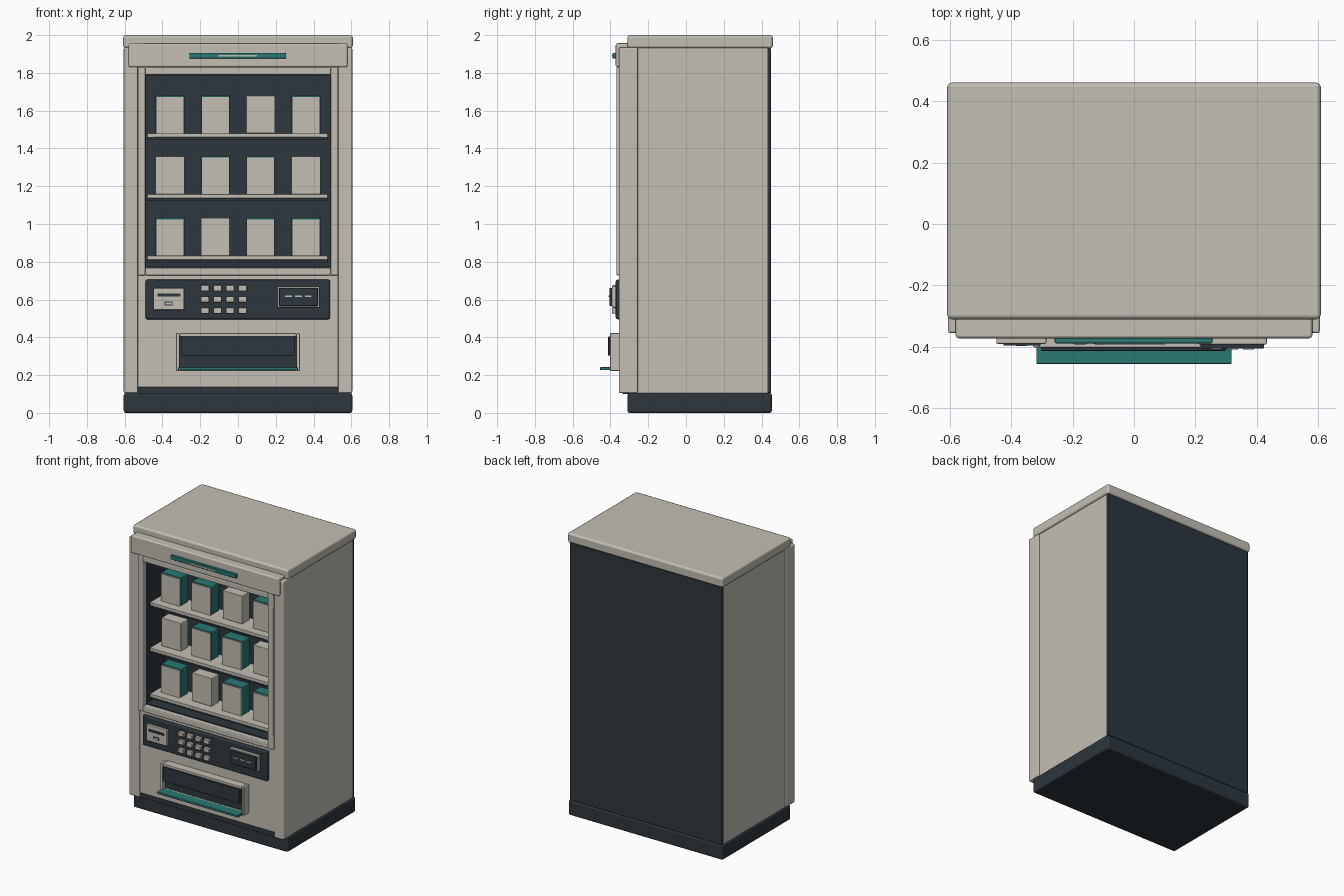
import bpy, bmesh
from mathutils import Vector


def make_mat(name, rgb):
    m = bpy.data.materials.new(name)
    m.diffuse_color = (*rgb, 1)
    return m


LIGHT = make_mat("warm_grey", (0.55, 0.52, 0.46))
DARK = make_mat("dark_slate", (0.026, 0.037, 0.047))
TEAL = make_mat("teal", (0.022, 0.19, 0.17))


def box(name, x, y, z, mat, bevel=0.0, segments=2):
    """Box from (min, max) pairs, with optional rounded edges."""
    bm = bmesh.new()
    bmesh.ops.create_cube(bm, size=1)
    for v in bm.verts:
        v.co = Vector([(a + b) / 2 + c * (b - a) for c, (a, b) in zip(v.co, (x, y, z))])
    me = bpy.data.meshes.new(name)
    bm.to_mesh(me)
    bm.free()
    me.materials.append(mat)
    ob = bpy.data.objects.new(name, me)
    bpy.context.collection.objects.link(ob)
    if bevel:
        mod = ob.modifiers.new("bevel", "BEVEL")
        mod.width = bevel
        mod.segments = segments
        mod.harden_normals = True
        me.shade_smooth()
    return ob


def frame(name, x, y, z, w, mat, bevel=0.0):
    """Rectangular frame whose bars are w thick, lying in the xz plane."""
    (x0, x1), (z0, z1) = x, z
    box(name + "_left", (x0, x0 + w), y, z, mat, bevel)
    box(name + "_right", (x1 - w, x1), y, z, mat, bevel)
    box(name + "_bottom", (x0 + w, x1 - w), y, (z0, z0 + w), mat, bevel)
    box(name + "_top", (x0 + w, x1 - w), y, (z1 - w, z1), mat, bevel)


# Cabinet shell
box("base", (-0.605, 0.605), (-0.31, 0.455), (0, 0.105), DARK, 0.012)
box("top_cap", (-0.608, 0.608), (-0.31, 0.46), (1.93, 2.0), LIGHT, 0.015)
box("cabinet_body", (-0.595, 0.595), (-0.11, 0.435), (0.1, 1.935), LIGHT)
box("back_panel", (-0.597, 0.597), (0.43, 0.45), (0.105, 1.93), DARK, 0.004)
for s, side in ((-1, "left"), (1, "right")):
    box(side + "_wall", sorted((s * 0.5, s * 0.595)), (-0.3, -0.11), (0.1, 1.935), LIGHT)
    box(side + "_pillar", sorted((s * 0.53, s * 0.605)), (-0.355, -0.255), (0.105, 1.935), LIGHT, 0.008)
    box(side + "_window_lining", sorted((s * 0.488, s * 0.5)), (-0.33, -0.11), (0.765, 1.795), DARK)
box("header", (-0.58, 0.58), (-0.372, -0.29), (1.83, 1.957), LIGHT, 0.01)
box("upper_filler", (-0.53, 0.53), (-0.3, -0.11), (1.795, 1.935), LIGHT)

# Teal strip on the header with a light bar
box("header_strip", (-0.258, 0.255), (-0.388, -0.365), (1.876, 1.906), TEAL, 0.004)
box("header_light_bar", (-0.105, 0.1), (-0.393, -0.385), (1.887, 1.895), LIGHT)

# Display window
frame("window_frame", (-0.53, 0.53), (-0.368, -0.3), (0.728, 1.83), 0.04, LIGHT, 0.006)
box("display_back", (-0.49, 0.49), (-0.125, -0.105), (0.765, 1.795), DARK)
box("display_floor", (-0.49, 0.49), (-0.33, -0.11), (0.762, 0.775), DARK)
box("display_ceiling", (-0.49, 0.49), (-0.33, -0.11), (1.785, 1.797), DARK)

# Shelves with rows of packets
for r, z in enumerate((1.48, 1.158, 0.832)):
    box(f"shelf_{r}", (-0.482, 0.476), (-0.3, -0.12), (z - 0.022, z), LIGHT, 0.004)
    box(f"shelf_shadow_rail_{r}", (-0.482, 0.476), (-0.293, -0.27), (z - 0.036, z - 0.02), DARK)
    for c in range(4):
        x = -0.36 + 0.24 * c
        plain = c % 3 == (r + 2) % 3
        box(f"packet_{r}_{c}", (x - 0.077, x + 0.077), (-0.235, -0.15), (z, z + 0.2),
            LIGHT if plain else TEAL, 0.005)
        if not plain:
            box(f"packet_label_{r}_{c}", (x - 0.074, x + 0.074), (-0.242, -0.234),
                (z, z + 0.193), LIGHT)

# Lower front
box("lower_front", (-0.53, 0.53), (-0.345, -0.11), (0.135, 0.728), LIGHT, 0.005)
box("kick_strip", (-0.53, 0.53), (-0.335, -0.11), (0.1, 0.137), DARK)

# Control panel
box("control_panel", (-0.49, 0.488), (-0.372, -0.34), (0.495, 0.705), DARK, 0.01)
box("coin_plate", (-0.448, -0.285), (-0.39, -0.368), (0.545, 0.66), LIGHT, 0.005)
box("coin_slot", (-0.425, -0.305), (-0.396, -0.388), (0.616, 0.632), DARK)
box("return_button_rim", (-0.388, -0.346), (-0.394, -0.388), (0.569, 0.589), DARK)
box("return_button", (-0.384, -0.35), (-0.397, -0.388), (0.573, 0.585), LIGHT)
for i in range(4):
    for j in range(3):
        x, z = -0.175 + 0.0665 * i, 0.66 - 0.059 * j
        box(f"key_{i}_{j}", (x - 0.022, x + 0.022), (-0.392, -0.368), (z - 0.016, z + 0.016), LIGHT, 0.005)
box("screen_surround", (0.208, 0.432), (-0.392, -0.368), (0.558, 0.67), LIGHT, 0.005)
box("screen", (0.217, 0.423), (-0.405, -0.385), (0.567, 0.661), DARK, 0.004)
for i in range(3):
    x = 0.268 + 0.052 * i
    box(f"screen_dash_{i}", (x - 0.018, x + 0.018), (-0.409, -0.403), (0.613, 0.621), LIGHT)

# Collection tray
frame("tray_frame", (-0.328, 0.328), (-0.402, -0.34), (0.222, 0.422), 0.019, LIGHT, 0.005)
box("tray_back", (-0.312, 0.312), (-0.375, -0.34), (0.235, 0.41), DARK)
box("tray_flap", (-0.303, 0.3), (-0.413, -0.37), (0.303, 0.404), DARK, 0.005)
box("tray_lip", (-0.318, 0.318), (-0.455, -0.385), (0.226, 0.242), TEAL, 0.004)
